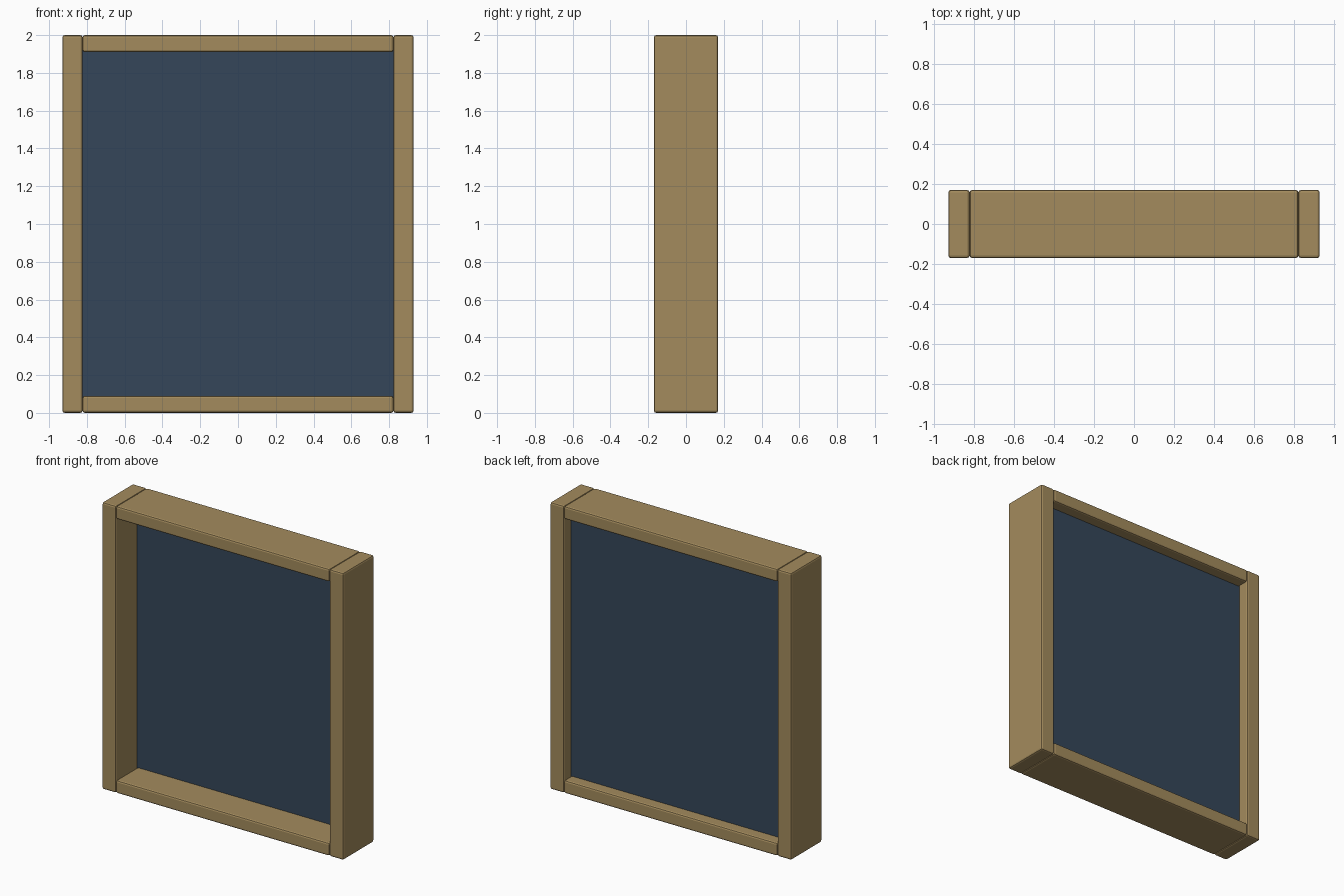
import bpy
import bmesh
from mathutils import Vector

cube = bpy.data.objects.get("Cube")
if cube:
    bpy.data.objects.remove(cube, do_unlink=True)


def material(name, color):
    mat = bpy.data.materials.new(name)
    mat.use_nodes = True
    mat.diffuse_color = color
    bsdf = mat.node_tree.nodes["Principled BSDF"]
    bsdf.inputs["Base Color"].default_value = color
    bsdf.inputs["Roughness"].default_value = 0.8
    return mat


wood = material("tan_wood", (0.37, 0.26, 0.11, 1))
slate = material("dark_blue_panel", (0.036, 0.061, 0.10, 1))


def box(name, low, high, mat, bevel=0.0):
    """Axis-aligned box between two corners, with optional softened edges."""
    low, high = Vector(low), Vector(high)
    mesh = bpy.data.meshes.new(name)
    bm = bmesh.new()
    bmesh.ops.create_cube(bm, size=1)
    bmesh.ops.scale(bm, vec=high - low, verts=bm.verts)
    bmesh.ops.translate(bm, vec=(low + high) / 2, verts=bm.verts)
    bm.to_mesh(mesh)
    bm.free()
    mesh.materials.append(mat)
    obj = bpy.data.objects.new(name, mesh)
    bpy.context.collection.objects.link(obj)
    if bevel:
        mod = obj.modifiers.new("soft_edges", "BEVEL")
        mod.width = bevel
        mod.segments = 2
    return obj


WIDTH, DEPTH, HEIGHT = 0.93, 0.17, 2.0
INNER, RAIL, EDGE = 0.823, 0.09, 0.012

# Upright side posts
for side, x0, x1 in (("left", INNER, WIDTH), ("right", -WIDTH, -INNER)):
    box(side + "_post", (x0, -DEPTH, 0), (x1, DEPTH, HEIGHT), wood, EDGE)

# Top and bottom rails between the posts
for level, z0 in (("bottom", 0), ("top", HEIGHT - RAIL)):
    box(level + "_rail", (-INNER, -DEPTH, z0), (INNER, DEPTH, z0 + RAIL), wood, EDGE)

# Thin panel set towards the back of the frame
box("back_panel", (-INNER, 0.065, RAIL - 0.01),
    (INNER, 0.09, HEIGHT - RAIL + 0.01), slate)
